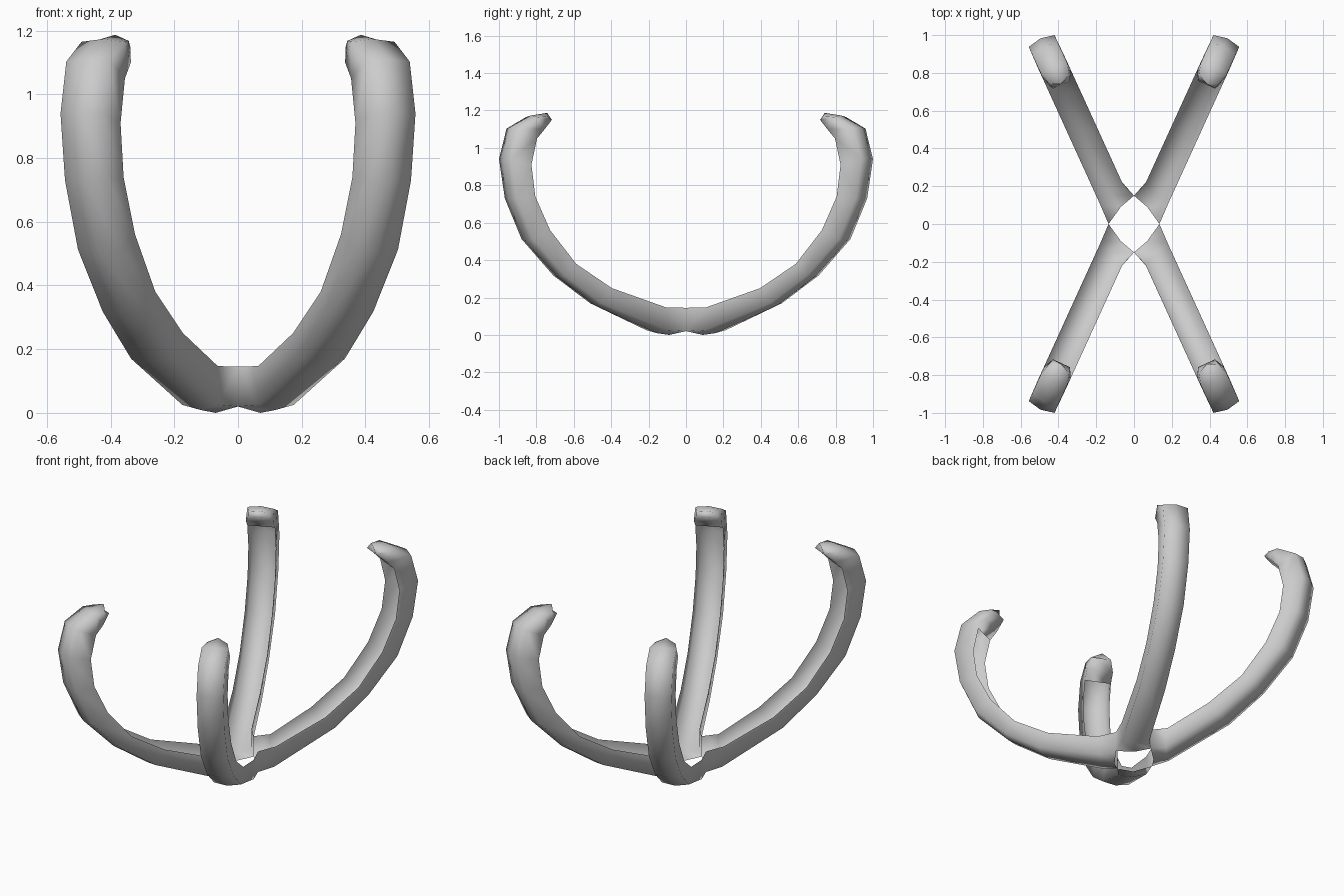
import bpy, bmesh
from mathutils import Vector

if "Cube" in bpy.data.objects:
    bpy.data.objects.remove(bpy.data.objects["Cube"])

D = Vector((0.415, 0.91, 0))      # direction an arm runs in plan
N = Vector((0.91, -0.415, 0))     # across the arm
VC = 0.043                        # sideways offset of the arm centre line
UP = Vector((0, 0, 1))

# Arm stations: outer (run, height), inner rim (run, height)
stations = [
    ((0.19, 0.025), (0.20, 0.147)),
    ((0.55, 0.170), (0.49, 0.250)),
    ((0.765, 0.318), (0.70, 0.380)),
    ((0.952, 0.513), (0.853, 0.560)),
    ((1.050, 0.730), (0.940, 0.740)),
    ((1.084, 0.940), (0.963, 0.910)),
    ((1.040, 1.103), (0.930, 1.050)),
    ((0.925, 1.165), (0.885, 1.100)),
]


def place(u, v, z):
    return D * u + N * (VC + v) + UP * z


# Ring order: left rim, outer left, outer middle, outer right, right rim
rings = [[Vector(p) for p in ((0, 0.15, 0.145), (0, 0.15, 0.02), (0.07, 0.09, 0.0),
                              (0.135, 0, 0.02), (0.135, 0, 0.145))]]
for i, ((uo, zo), (ui, zi)) in enumerate(stations):
    skew = 0.028 if i == 0 else 0
    um, zm = uo + (uo - ui) * 0.13, max(0.003, zo + (zo - zi) * 0.13)
    rings.append([place(ui + skew, -0.077, zi), place(uo + skew, -0.075, zo),
                  place(um, 0, zm),
                  place(uo - skew, 0.075, zo), place(ui - skew, 0.077, zi)])
# Hooked tip with a thin lip
rings.append([place(0.83, -0.05, 1.150), place(0.86, -0.058, 1.168), place(0.835, 0, 1.187),
              place(0.86, 0.058, 1.168), place(0.83, 0.05, 1.150)])

bm = bmesh.new()
loops = [[bm.verts.new(p) for p in ring] for ring in rings]
under_tip = []
for i in range(len(loops) - 1):
    a, b = loops[i], loops[i + 1]
    for k in range(5):
        # The arm is an open channel on its inner side; only the tip is closed
        if k == 4 and i < 7:
            continue
        f = bm.faces.new((a[k], a[(k + 1) % 5], b[(k + 1) % 5], b[k]))
        f.smooth = True
        if k == 4:
            under_tip.append(f)
bm.faces.new(loops[-1]).smooth = True
bmesh.ops.recalc_face_normals(bm, faces=bm.faces)
mesh = bpy.data.meshes.new("claw_arms")
bm.to_mesh(mesh)
bm.free()
arms = bpy.data.objects.new("claw_arms", mesh)
bpy.context.collection.objects.link(arms)

# Four arms by mirroring, welded at the hub corners
mir = arms.modifiers.new("mirror", 'MIRROR')
mir.use_axis = (True, True, False)
mir.merge_threshold = 0.002
